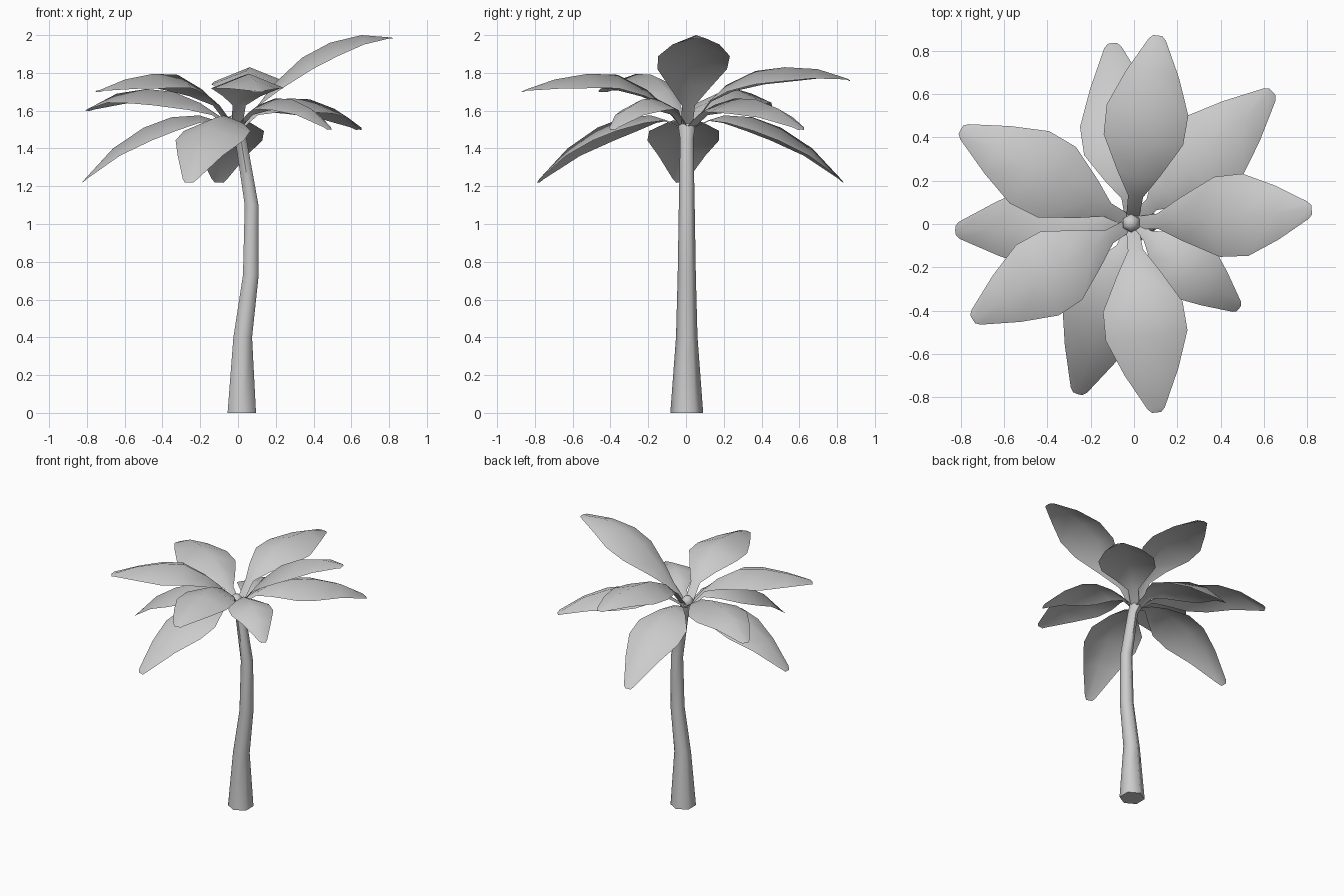
import bpy, bmesh, math
from mathutils import Vector

if "Cube" in bpy.data.objects:
    bpy.data.objects.remove(bpy.data.objects["Cube"])


def finish(name, bm, angle=60):
    bmesh.ops.recalc_face_normals(bm, faces=bm.faces) if name == "trunk" else None
    me = bpy.data.meshes.new(name)
    bm.to_mesh(me)
    bm.free()
    ob = bpy.data.objects.new(name, me)
    bpy.context.collection.objects.link(ob)
    bpy.ops.object.select_all(action='DESELECT')
    ob.select_set(True)
    bpy.context.view_layer.objects.active = ob
    bpy.ops.object.shade_smooth_by_angle(angle=math.radians(angle))
    return ob


# Trunk: bent six-sided tube ending in a small rounded bud (x, z, radius)
bm = bmesh.new()
rings = []
for x, z, r in [(.02, 0, .087), (.025, .4, .057), (.068, .73, .048), (.072, 1.1, .042),
                (.015, 1.45, .035), (-.01, 1.51, .044), (-.015, 1.55, .042), (-.016, 1.575, .022)]:
    rings.append([bm.verts.new((x + r * math.cos(a), .004 + r * math.sin(a), z))
                  for a in [math.radians(30 + 60 * i) for i in range(6)]])
for lo, hi in zip(rings, rings[1:]):
    for i in range(6):
        j = (i + 1) % 6
        bm.faces.new((lo[i], lo[j], hi[j], hi[i]))
bm.faces.new(rings[0])
bm.faces.new(rings[-1])
finish("trunk", bm)

# Frond midlines: (fraction of length, height) for each station
STATIONS = [.04, .14, .24, .42, .60, .80, .98, 1.0]
HALF_W = [.03, .035, .10, .185, .19, .125, .04, .022]
RISING = [1.53, 1.63, 1.74, 1.88, 1.96, 2.0, 1.988, 1.985]
HIGH = [1.53, 1.65, 1.735, 1.81, 1.83, 1.82, 1.77, 1.76]
LEVEL = [1.53, 1.63, 1.71, 1.79, 1.795, 1.765, 1.71, 1.70]
LOW = [1.52, 1.58, 1.64, 1.70, 1.715, 1.69, 1.61, 1.60]
BENT = [1.52, 1.58, 1.63, 1.665, 1.66, 1.61, 1.515, 1.50]
DROOP = [1.51, 1.55, 1.575, 1.565, 1.51, 1.40, 1.24, 1.22]


def frond(name, tip, heights, width=1.0):
    """Leaf blade folded down along both sides of a raised midrib."""
    base = Vector((-.01, .004, 0))
    out = Vector((tip[0], tip[1], 0)) - base
    side = Vector((-out.y, out.x, 0)).normalized()
    mid = [base + out * t + Vector((0, 0, z)) for t, z in zip(STATIONS, heights)]
    bm = bmesh.new()
    rows = []
    for k, p in enumerate(mid):
        tangent = (mid[min(k + 1, len(mid) - 1)] - mid[max(k - 1, 0)]).normalized()
        up = tangent.cross(side)
        w = HALF_W[k] * width
        drop = up * (.40 * w if k > 1 else .1 * w) * (.3 if k > 5 else 1)
        rows.append([bm.verts.new(p - side * w - drop), bm.verts.new(p),
                     bm.verts.new(p + side * w - drop)])
    for a, b in zip(rows, rows[1:]):
        for i in range(2):
            bm.faces.new((a[i], b[i], b[i + 1], a[i + 1]))
    return finish(name, bm)


# Ten fronds around the crown
for n, args in enumerate([
        ((.82, .065), RISING),
        ((.64, .61), BENT),
        ((.11, .87), HIGH),
        ((-.10, .835), DROOP),
        ((-.80, .435), LOW),
        ((-.825, -.03), DROOP),
        ((-.745, -.44), LEVEL),
        ((.105, -.87), LEVEL),
        ((-.26, -.785), DROOP),
        ((.485, -.39), BENT, .78)]):
    frond("frond_%d" % (n + 1), *args)
